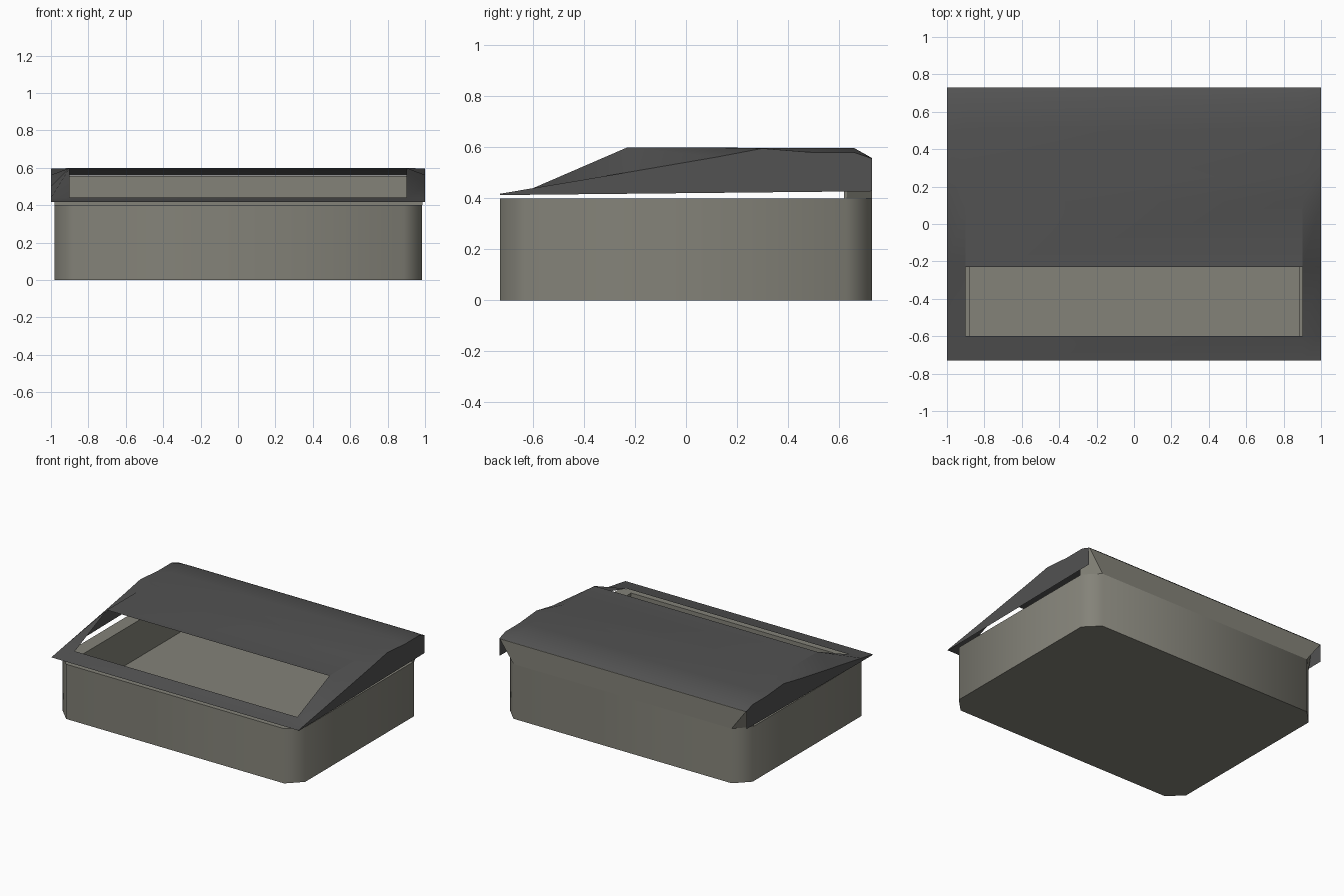
import bpy, bmesh, math

if "Cube" in bpy.data.objects:
    bpy.data.objects.remove(bpy.data.objects["Cube"])


def material(name, rgb):
    m = bpy.data.materials.new(name)
    m.diffuse_color = (*rgb, 1)
    m.use_nodes = True
    m.node_tree.nodes["Principled BSDF"].inputs["Base Color"].default_value = m.diffuse_color
    return m


grey = material("warm grey", (0.23, 0.225, 0.19))
charcoal = material("charcoal", (0.085, 0.085, 0.085))


def finish(bm, name, mat, angle):
    bmesh.ops.recalc_face_normals(bm, faces=bm.faces)
    me = bpy.data.meshes.new(name)
    bm.to_mesh(me)
    bm.free()
    ob = bpy.data.objects.new(name, me)
    bpy.context.collection.objects.link(ob)
    me.materials.append(mat)
    bpy.ops.object.select_all(action='DESELECT')
    ob.select_set(True)
    bpy.context.view_layer.objects.active = ob
    bpy.ops.object.shade_smooth_by_angle(angle=math.radians(angle))
    return ob


def ring(bm, pts, z):
    return [bm.verts.new((x, y, z)) for x, y in pts]


def loft(bm, a, b):
    n = len(a)
    for i in range(n):
        bm.faces.new((a[i], a[(i + 1) % n], b[(i + 1) % n], b[i]))


# Tub: chamfered block with a rectangular cavity
L, R, F, B, C = -0.98, 0.985, -0.73, 0.73, 0.1
outline = [(L, F + C), (L + C, F), (R - C, F), (R, F + C),
           (R, B - C), (R - C, B), (L + C, B), (L, B - C)]
cavity = [(L + C, F + C), (R - C, F + C), (R - C, 0.62), (L + C, 0.62)]
bm = bmesh.new()
low, top = ring(bm, outline, 0), ring(bm, outline, 0.4)
rim, floor = ring(bm, cavity, 0.4), ring(bm, cavity, 0.13)
loft(bm, low, top)
loft(bm, rim, floor)
bm.faces.new(low)
bm.faces.new(floor)
for k in range(4):
    a, b, c = top[2 * k], top[2 * k + 1], top[(2 * k + 2) % 8]
    bm.faces.new((a, b, rim[k]))
    bm.faces.new((b, c, rim[(k + 1) % 4], rim[k]))
finish(bm, "tub", grey, 50)

# Back wall: rises from the tub and flares out to the lid corners
bm = bmesh.new()
lower = ring(bm, [(L, 0.62), (R, 0.62), (R, B - C), (R - C, B), (L + C, B), (L, B - C)], 0.4)
w = 0.996
upper = ring(bm, [(-w, 0.62), (w, 0.62), (w, 0.64), (w, B), (-w, B), (-w, 0.64)], 0.555)
loft(bm, lower, upper)
bm.faces.new(upper)
finish(bm, "back_wall", grey, 20)

# Lid: thin sheet with lower side edges, a front opening and side skirts
# rows of (y, middle height, side edge height)
rows = [(-0.73, 0.418, 0.418), (-0.6, 0.44, 0.44), (-0.23, 0.6, 0.502),
        (0.12, 0.599, 0.562), (0.3, 0.598, 0.596), (0.5, 0.597, 0.58),
        (0.66, 0.597, 0.58), (0.73, 0.558, 0.556)]
bm = bmesh.new()
grid, skirts = [], {-1: [], 1: []}
for y, mid, edge in rows:
    grid.append([bm.verts.new((x, y, z)) for x, z in
                 ((-1, edge), (-0.9, mid), (0.9, mid), (1, edge))])
    for s in skirts:
        skirts[s].append(bm.verts.new((s, y, 0.413 + 0.015 * (y + 0.73) / 1.46)))
for i in range(len(rows) - 1):
    p, q = grid[i], grid[i + 1]
    for j in range(3):
        if not (i == 1 and j == 1):      # opening
            bm.faces.new((p[j], p[j + 1], q[j + 1], q[j]))
    for s, col in ((-1, 0), (1, 3)):
        k = skirts[s]
        bm.faces.new((p[col], q[col], k[i + 1], k[i]))
finish(bm, "lid", charcoal, 30)
